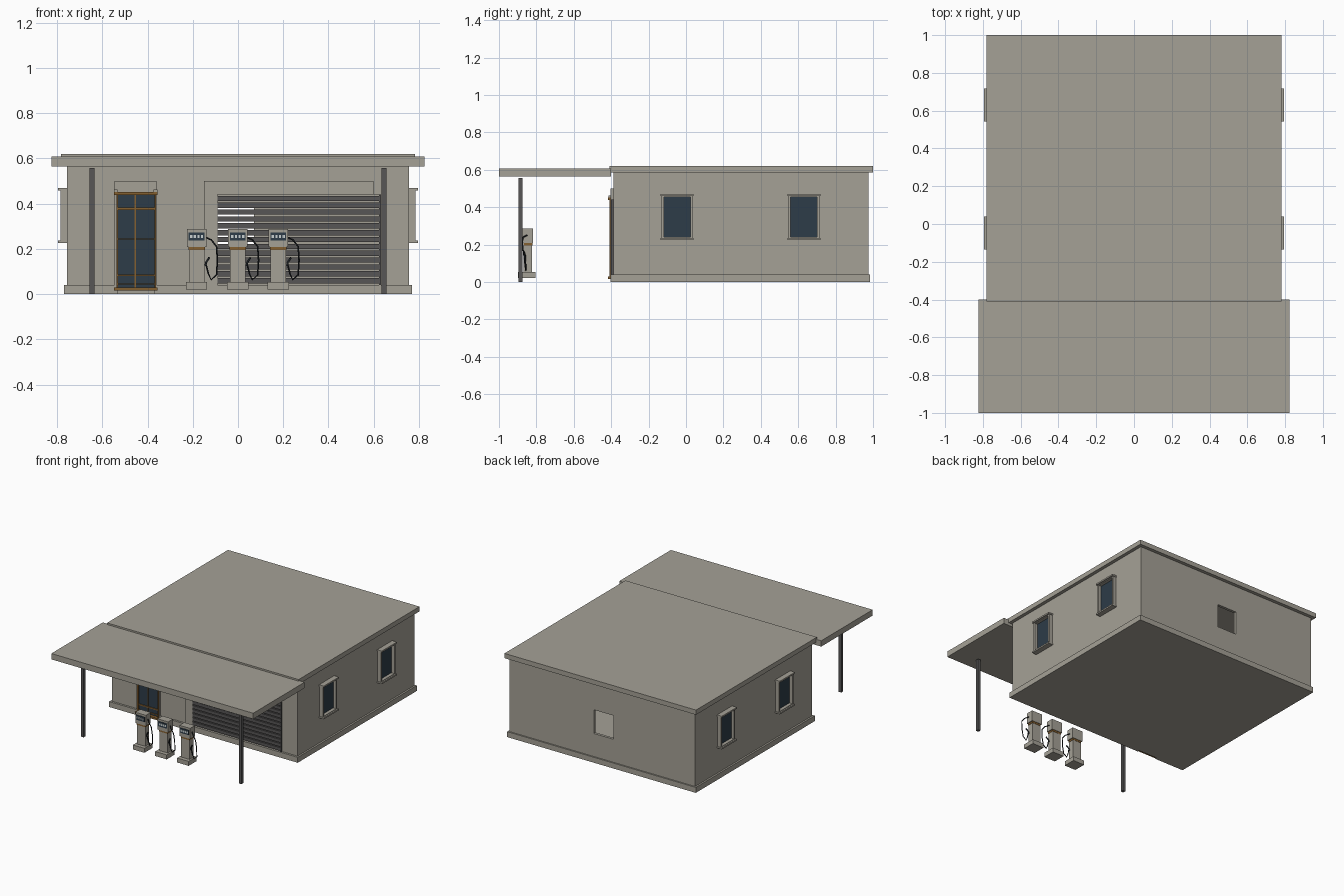
import bpy, bmesh
from mathutils import Matrix

if "Cube" in bpy.data.objects:
    bpy.data.objects.remove(bpy.data.objects["Cube"])


def material(name, rgb):
    m = bpy.data.materials.new(name)
    m.diffuse_color = (*rgb, 1)
    m.use_nodes = True
    m.node_tree.nodes["Principled BSDF"].inputs["Base Color"].default_value = m.diffuse_color
    return m


PLASTER = material("warm grey plaster", (0.375, 0.355, 0.305))
STEEL = material("dark grey steel", (0.095, 0.092, 0.092))
GLASS = material("navy glass", (0.026, 0.045, 0.065))
BRONZE = material("bronze trim", (0.23, 0.115, 0.03))
RUBBER = material("black rubber", (0.014, 0.018, 0.022))
DISPLAY = material("pale display", (0.6, 0.65, 0.65))


def boxes(name, mat, items):
    """One object from boxes given as (x0, x1, y0, y1, z0, z1)."""
    bm = bmesh.new()
    for x0, x1, y0, y1, z0, z1 in items:
        mx = Matrix.Translation(((x0 + x1) / 2, (y0 + y1) / 2, (z0 + z1) / 2))
        mx = mx @ Matrix.Diagonal((x1 - x0, y1 - y0, z1 - z0, 1))
        bmesh.ops.create_cube(bm, size=1, matrix=mx)
    me = bpy.data.meshes.new(name)
    bm.to_mesh(me)
    bm.free()
    ob = bpy.data.objects.new(name, me)
    bpy.context.collection.objects.link(ob)
    me.materials.append(mat)
    return ob


def around(hole, outer):
    """Four (a0, a1, z0, z1) rectangles filling outer around hole."""
    a0, a1, z0, z1 = hole
    b0, b1, w0, w1 = outer
    return [(b0, a0, w0, w1), (a1, b1, w0, w1), (a0, a1, w0, z0), (a0, a1, z1, w1)]


# Hollow building: side walls, front with garage opening, back with small opening
W, FRONT, BACK, T, EAVE = 0.757, -0.388, 0.975, 0.02, 0.59
for s, side in ((-1, "left"), (1, "right")):
    boxes(side + "_wall", PLASTER,
          [(*sorted((s * W, s * (W - T))), FRONT, BACK, 0.0, EAVE)])
span = (-W + T, W - T, 0.0, EAVE)
boxes("front_wall", PLASTER, [(a, b, FRONT, FRONT + T, c, d)
      for a, b, c, d in around((-0.09, 0.632, 0.04, 0.44), span)])
boxes("back_wall", PLASTER, [(a, b, BACK - T, BACK, c, d)
      for a, b, c, d in around((-0.09, 0.07, 0.21, 0.385), span)])
boxes("floor_slab", PLASTER, [(-W, W, FRONT, BACK, 0.0, 0.035)])
boxes("roof", PLASTER, [(-0.782, 0.782, -0.41, 1.0, 0.585, 0.62)])

# Plinth, interrupted at the door and garage
P, PF, PB = 0.77, -0.403, 0.985
boxes("plinth", PLASTER, [
    (-P, -W, PF, PB, 0, 0.04), (W, P, PF, PB, 0, 0.04), (-W, W, BACK, PB, 0, 0.04),
    (-W, -0.545, PF, FRONT, 0, 0.04), (-0.36, -0.15, PF, FRONT, 0, 0.04),
    (0.632, W, PF, FRONT, 0, 0.04)])

# Raised surrounds of the garage and door
boxes("garage_surround", PLASTER, [(-0.15, -0.09, PF, FRONT, 0, 0.5),
                                   (-0.09, 0.6, PF, FRONT, 0.44, 0.5),
                                   (-0.09, 0.632, PF, FRONT, 0, 0.04)])
boxes("door_surround", PLASTER, [(-0.545, -0.53, PF, FRONT, 0, 0.5),
                                 (-0.37, -0.36, PF, FRONT, 0, 0.5),
                                 (-0.53, -0.37, PF, FRONT, 0.44, 0.5)])

# Garage shutter with see-through gaps
boxes("shutter_slats", STEEL,
      [(-0.09, 0.632, -0.4, -0.385, 0.048 + i * 0.0303, 0.071 + i * 0.0303)
       for i in range(13)] + [(0.624, 0.632, -0.4, -0.385, 0.04, 0.44)])

# Glazed entrance with bronze bars
boxes("door_glass", GLASS, [(-0.53, -0.37, -0.397, FRONT, 0.03, 0.44)])
boxes("door_frame", BRONZE, [
    (-0.548, -0.357, -0.418, -0.39, 0.438, 0.452),
    (-0.548, -0.357, -0.418, -0.39, 0.015, 0.029),
    (-0.538, -0.530, -0.41, -0.39, 0.02, 0.45),
    (-0.370, -0.362, -0.41, -0.39, 0.02, 0.45),
    (-0.457, -0.452, -0.402, -0.39, 0.03, 0.44)]
    + [(-0.53, -0.37, -0.404, -0.39, z - h, z + h)
       for z, h in ((0.378, 0.005), (0.243, 0.002), (0.083, 0.004), (0.045, 0.002))])
boxes("door_frame_corners", PLASTER, [(x - 0.008, x + 0.008, -0.415, -0.39, 0.452, 0.462)
                                      for x in (-0.54, -0.365)])

# Side windows: deep frames, wider caps and sills, set-back glass
for s, side in ((-1, "left"), (1, "right")):
    for n, y in enumerate((-0.047, 0.63)):
        fx = sorted((s * (W - 0.005), s * 0.785))
        cx = sorted((s * (W - 0.005), s * 0.795))
        gx = sorted((s * W, s * (W + 0.004)))
        tag = f"{side}_window_{n + 1}"
        hole = (y - 0.071, y + 0.071, 0.24, 0.455)
        frame = [(*fx, a, b, c, d) for a, b, c, d in
                 around(hole, (y - 0.083, y + 0.083, 0.228, 0.466))]
        caps = [(*cx, y - 0.088, y + 0.088, z, z + 0.011) for z in (0.225, 0.459)]
        boxes(tag + "_frame", PLASTER, frame + caps)
        boxes(tag + "_glass", GLASS, [(*gx, *hole)])

# Forecourt canopy on two posts
boxes("canopy", PLASTER, [(-0.824, 0.824, -1.0, -0.4, 0.565, 0.608)])
boxes("canopy_posts", STEEL, [(x - 0.011, x + 0.011, -0.896, -0.874, 0, 0.557)
                              for x in (-0.645, 0.645)])


def tube(name, points, radius):
    cu = bpy.data.curves.new(name, "CURVE")
    cu.dimensions = "3D"
    cu.bevel_depth = radius
    cu.bevel_resolution = 1
    cu.use_fill_caps = True
    sp = cu.splines.new("POLY")
    sp.points.add(len(points) - 1)
    for p, co in zip(sp.points, points):
        p.co = (*co, 1)
    cu.materials.append(RUBBER)
    ob = bpy.data.objects.new(name, cu)
    bpy.context.collection.objects.link(ob)


# Fuel pumps: foot, column, band, head, display, hose and nozzle
for n, x in enumerate((-0.183, -0.001, 0.178)):
    tag = f"pump_{n + 1}_"
    boxes(tag + "body", PLASTER, [
        (x - 0.047, x + 0.047, -0.897, -0.805, 0.02, 0.053),
        (x - 0.034, x + 0.034, -0.868, -0.823, 0.053, 0.195),
        (x - 0.043, x + 0.043, -0.875, -0.818, 0.208, 0.287)])
    boxes(tag + "band", BRONZE, [(x - 0.036, x + 0.036, -0.87, -0.821, 0.195, 0.208)])
    boxes(tag + "screen", GLASS, [(x - 0.035, x + 0.035, -0.879, -0.874, 0.236, 0.272)])
    boxes(tag + "digits", DISPLAY, [
        (x + d - 0.005, x + d + 0.005, -0.881, -0.878, 0.247, 0.262)
        for d in (-0.024, -0.008, 0.008, 0.024)])
    y = -0.86
    tube(tag + "hose", [(x + a, y + b, z) for a, b, z in (
        (0.042, 0.01, 0.25), (0.065, -0.01, 0.24), (0.088, -0.015, 0.21),
        (0.092, -0.008, 0.15), (0.088, 0, 0.085), (0.064, 0.003, 0.063),
        (0.052, 0.003, 0.09), (0.042, 0, 0.13))], 0.0035)
    tube(tag + "nozzle", [(x + 0.038, y, 0.125), (x + 0.042, y, 0.14),
                          (x + 0.056, y - 0.008, 0.162)], 0.005)
